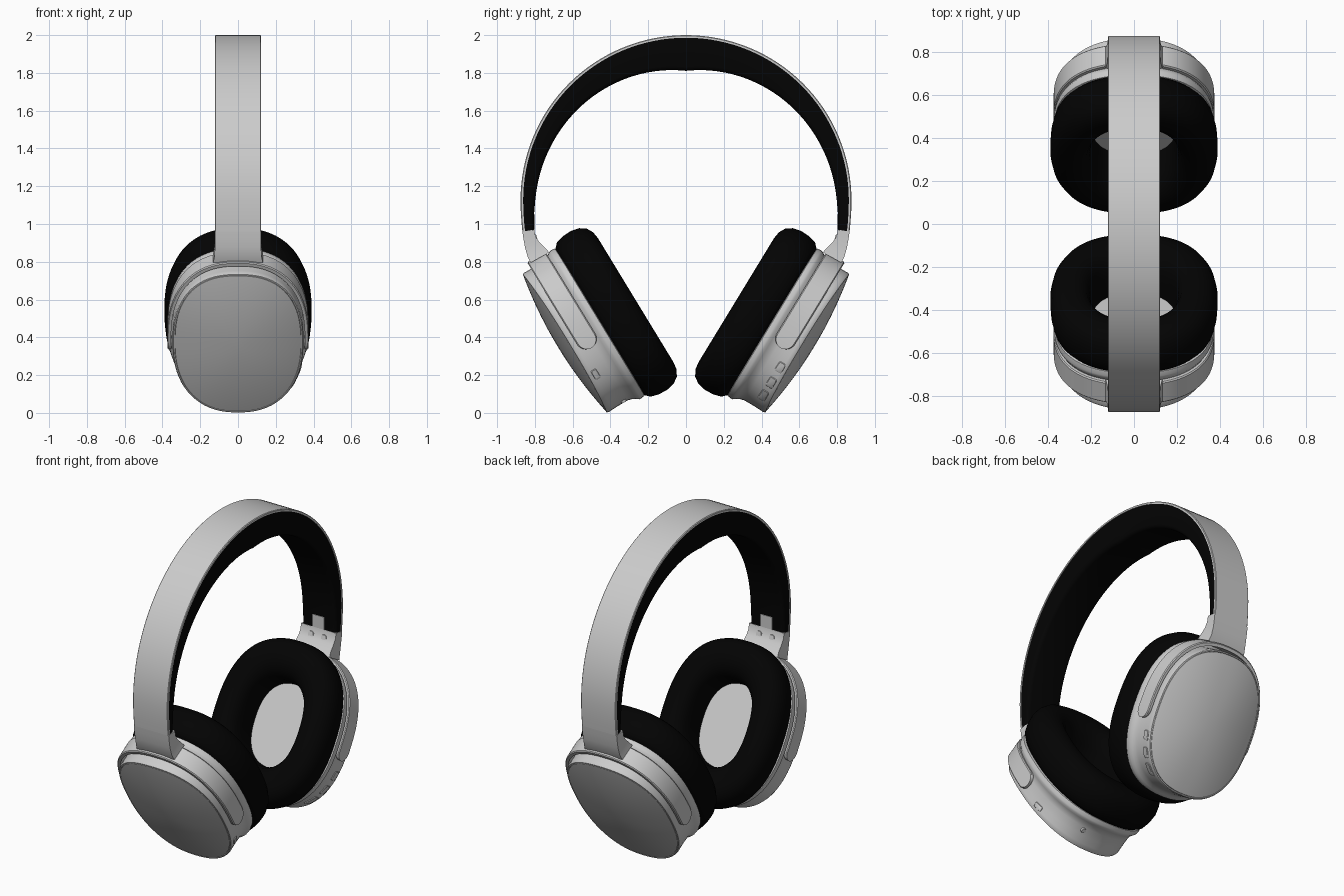
import bpy, bmesh
from math import sin, cos, pi, sqrt, radians
from mathutils import Vector

if "Cube" in bpy.data.objects:
    bpy.data.objects.remove(bpy.data.objects["Cube"])

black = bpy.data.materials.new("soft_black")
black.diffuse_color = (0.001, 0.001, 0.001, 1)
black.use_nodes = True
black.node_tree.nodes["Principled BSDF"].inputs["Base Color"].default_value = black.diffuse_color

U0, EXP = 0.648, 2.38          # cup centre along its long axis, oval squareness


def finish(name, bm, mat=None, angle=38):
    bmesh.ops.recalc_face_normals(bm, faces=bm.faces)
    me = bpy.data.meshes.new(name)
    bm.to_mesh(me)
    bm.free()
    ob = bpy.data.objects.new(name, me)
    bpy.context.collection.objects.link(ob)
    if mat:
        me.materials.append(mat)
    bpy.ops.object.select_all(action='DESELECT')
    ob.select_set(True)
    bpy.context.view_layer.objects.active = ob
    bpy.ops.object.shade_smooth_by_angle(angle=radians(angle))
    return ob


def skin(name, rings, mat=None, loop=False, caps=True, angle=38):
    """Join equal-length closed rings of points into a surface."""
    bm = bmesh.new()
    vr = [[bm.verts.new(p) for p in r] for r in rings]
    n = len(vr[0])
    pairs = list(zip(vr, vr[1:])) + ([(vr[-1], vr[0])] if loop else [])
    for a, b in pairs:
        for i in range(n):
            j = (i + 1) % n
            bm.faces.new((a[i], a[j], b[j], b[i]))
    if caps and not loop:
        bm.faces.new(vr[0])
        bm.faces.new(vr[-1])
    return finish(name, bm, mat, angle)


def cup(x, u, n, s):
    """Tilted cup frame (x across, u up the cup, n outward) to world."""
    return Vector((x, s * (0.52 * u + 0.854 * n), 0.854 * u - 0.52 * n))


def spow(v, p):
    return (1 if v >= 0 else -1) * abs(v) ** p


def oval_xy(L, W, t):
    return W * spow(cos(t), 2 / EXP), L * spow(sin(t), 2 / EXP)


def oval(L, W, n, s, bow=0.0, seg=72):
    out = []
    for i in range(seg):
        x, u = oval_xy(L, W, 2 * pi * (i + 0.5) / seg)
        out.append(cup(x, U0 + u, n - bow * x * x, s))
    return out


def tile(name, s, u, n, du, dn):
    """Small rounded key following the curve of the cup's side wall."""
    rings = []
    for k, h in ((1, -0.012), (1, 0.003), (0.85, 0.006)):
        ring = []
        for i in range(24):
            an = 2 * pi * (i + 0.5) / 24
            v = u + du * k * spow(cos(an), 0.4)
            w = (.346 + h) * (1 - abs((v - U0) / (.430 + h)) ** EXP) ** (1 / EXP)
            ring.append(cup(w, v, n + dn * k * spow(sin(an), 0.4), s))
        rings.append(ring)
    skin(name, rings)


def disc(name, centre, axis, r, h):
    bm = bmesh.new()
    bmesh.ops.create_cone(bm, cap_ends=True, segments=20, radius1=r, radius2=r * 0.85, depth=h)
    m = Vector((0, 0, 1)).rotation_difference(axis.normalized()).to_matrix()
    for v in bm.verts:
        v.co = m @ v.co + centre
    finish(name, bm)


for s, tag in ((-1, "front"), (1, "back")):
    # cup shell: flange behind the cushion, then a recessed wall for the yoke
    prof = [(.40, .32, .136, 0), (.445, .36, .136, 0), (.456, .370, .140, 0), (.460, .373, .162, 0),
            (.458, .371, .174, 0), (.448, .362, .188, 0), (.437, .352, .207, 0), (.431, .348, .23, 0),
            (.430, .347, .28, 0), (.431, .347, .325, .1), (.432, .347, .346, .17), (.428, .342, .357, .18),
            (.422, .335, .358, .18), (.419, .333, .35, .18)]
    skin(tag + "_cup_shell", [oval(L, W, n, s, b) for L, W, n, b in prof])

    # domed outer plate
    rings = [oval(.419, .333, .348, s, .18)]
    for r in (1, .97, .9, .78, .62, .45, .28, .1):
        rings.append(oval(.419 * r, .333 * r, .358 + .040 * (1 - r * r), s, .18))
    skin(tag + "_outer_plate", rings)

    # ear cushion: padded oval ring
    sec = [(.452, .352, .14), (.478, .376, .115), (.490, .387, .07), (.492, .390, .02),
           (.482, .380, -.025), (.460, .358, -.058), (.425, .325, -.077), (.385, .288, -.083),
           (.340, .252, -.077), (.300, .222, -.055), (.270, .207, -.02), (.255, .200, .03), (.250, .197, .14)]
    skin(tag + "_ear_cushion", [oval(L, W, n, s) for L, W, n in sec], black, loop=True, angle=60)

    # yoke strip wrapping over the cup, rounded at both ends
    rings, N, hw0, nc = [], 90, 0.056, .248
    Lo, Wo, Li, Wi = .470, .374, .446, .354
    tip = oval_xy(Lo, Wo, radians(-8.5))[1]
    for i in range(N + 1):
        t = radians(90 + 98.5 * sin((2 * i / N - 1) * pi / 2))
        (xo, uo), (xi, ui) = oval_xy(Lo, Wo, t), oval_xy(Li, Wi, t)
        k = min((uo - tip) / hw0, 1)
        hw = max(.006, hw0 * sqrt(max(0, 1 - (1 - k) ** 2)))
        xc, uc = xo * .988, U0 + uo * .988
        rings.append([cup(xi, U0 + ui, nc - hw, s), cup(xc, uc, nc - hw, s),
                      cup(xo, U0 + uo, nc - hw * .9, s), cup(xo, U0 + uo, nc + hw * .9, s),
                      cup(xc, uc, nc + hw, s), cup(xi, U0 + ui, nc + hw, s)])
    skin(tag + "_yoke", rings)

    # slider joining the headband to the yoke: outer y,z / inner y,z / half width
    rings = []
    for yo, zo, yi, zi, w in ((.866, .960, .804, .970, .122), (.861, .925, .797, .935, .122),
                              (.852, .875, .778, .905, .122), (.838, .825, .748, .876, .125),
                              (.822, .795, .724, .850, .132)):
        rings.append([(-w, s * yo, zo), (w, s * yo, zo), (w, s * yi, zi), (-w, s * yi, zi)])
    skin(tag + "_slider", rings)

    # screws and size tab on the inner side
    for x in (-.045, .045):
        disc(tag + "_slider_screw", Vector((x, s * .793, .925)), Vector((0, -s, .3)), .021, .010)
    tab = [[(x, s * y, z) for x, z in ((-.04, .972), (.04, .972), (.04, 1.05), (-.04, 1.05))]
           for y in (.825, .800)]
    skin(tag + "_size_tab", tab)

# side controls and sockets
for u in (.465, .372, .292):
    tile("control_button", 1, u, .302, .028, .021)
tile("charging_port", -1, .423, .302, .028, .016)
disc("audio_socket", cup(.10, U0 - .424, .25, -1), cup(0, -1, 0, -1), .016, .012)

# headband path as (y, z) for outer face and pad inner face
path = [(.866, .96, .806, .97), (.871, 1.01, .806, 1.01), (.875, 1.07, .803, 1.07)]
N = 64
for i in range(N + 1):
    a = pi * i / N
    k = 1 - abs(1 - 2 * i / N)
    ri = .798 - .114 * k                    # padding thickens toward the crown
    path.append((.876 * cos(a), 1.127 + .873 * sin(a), ri * cos(a), 1.127 + ri * sin(a)))
path += [(-a, b, -c, d) for a, b, c, d in reversed(path[:3])]

band, pad = [], []
for yo, zo, yi, zi in path:
    o, q = Vector((0, yo, zo)), Vector((0, yi, zi))
    d = (q - o).normalized()
    T = (q - o).length
    at = lambda x, t: o + d * t + Vector((x, 0, 0))
    band.append([at(x, t) for x, t in ((-.118, 0), (.118, 0), (.122, .004), (.122, .014), (-.122, .014), (-.122, .004))])
    r = .022
    half = [(.118, .01), (.119, T - r)] + [(.119 - r + r * cos(b), T - r + r * sin(b)) for b in (pi / 6, pi / 3, pi / 2)]
    pad.append([at(x, t) for x, t in half] + [at(-x, t) for x, t in reversed(half)])
skin("headband_shell", band)
skin("headband_pad", pad, black, angle=50)
